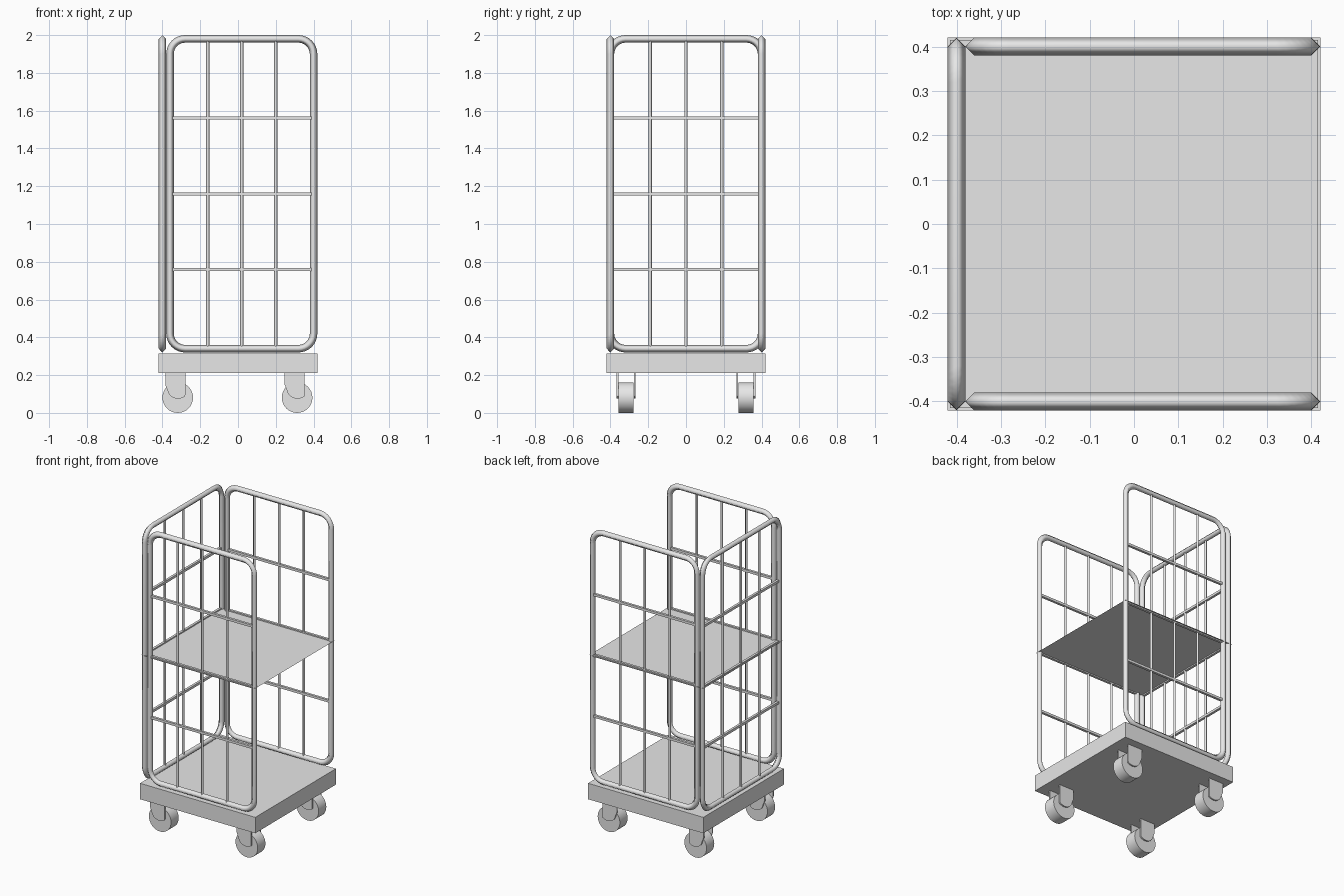
import bpy, bmesh
from math import sin, cos, pi, radians
from mathutils import Vector, Matrix

cube = bpy.data.objects.get("Cube")
if cube:
    bpy.data.objects.remove(cube, do_unlink=True)

steel = bpy.data.materials.new("light_grey_steel")
steel.use_nodes = True
GREY = (0.8, 0.8, 0.8, 1)
steel.diffuse_color = GREY
steel.node_tree.nodes["Principled BSDF"].inputs["Base Color"].default_value = GREY


def make(name, bm, smooth=False):
    bmesh.ops.recalc_face_normals(bm, faces=bm.faces)
    mesh = bpy.data.meshes.new(name)
    bm.to_mesh(mesh)
    bm.free()
    mesh.materials.append(steel)
    obj = bpy.data.objects.new(name, mesh)
    bpy.context.collection.objects.link(obj)
    for poly in mesh.polygons:
        poly.use_smooth = smooth
    return obj


def smooth_sharp(obj):
    bpy.ops.object.select_all(action='DESELECT')
    obj.select_set(True)
    bpy.context.view_layer.objects.active = obj
    bpy.ops.object.shade_smooth_by_angle(angle=radians(35))


def box(bm, centre, size):
    bmesh.ops.create_cube(bm, size=1, matrix=Matrix.Translation(centre) @ Matrix.Diagonal((*size, 1)))


# Mesh panels: a rounded four-sided tube loop with thin wires, local u across and v up
LOW, HIGH, TUBE, WIRE = 0.34, 1.98, 0.02, 0.009


def panel(name, half, place):
    bm = bmesh.new()
    radius, steps = 0.08, 8
    rings = []
    corners = [(1, 1), (-1, 1), (-1, -1), (1, -1)]
    for i, (su, sv) in enumerate(corners):
        cu = su * (half - radius)
        cv = (HIGH if sv > 0 else LOW) - sv * radius
        for k in range(steps + 1):
            a = pi / 2 * (i + k / steps)
            out = Vector((cos(a), 0, sin(a)))
            p = Vector((cu, 0, cv)) + out * radius
            depth = Vector((0, TUBE, 0))
            rings.append([bm.verts.new(p + d) for d in (out * TUBE, depth, -out * TUBE, -depth)])
    for a, b in zip(rings, rings[1:] + rings[:1]):
        for j in range(4):
            n = (j + 1) % 4
            bm.faces.new((a[j], a[n], b[n], b[j]))
    bm.transform(place)
    make(name + "_frame", bm, True)

    uprights = bmesh.new()
    for u in (-1, 0, 1):
        bmesh.ops.create_cone(uprights, segments=4, radius1=WIRE, radius2=WIRE, depth=HIGH - LOW,
                              matrix=Matrix.Translation((u * half * 0.474, 0, (HIGH + LOW) / 2)))
    uprights.transform(place)
    make(name + "_upright_wires", uprights, True)

    rails = bmesh.new()
    for z in (0.76, 1.16, 1.56):
        box(rails, (0, 0, z), (2 * half, 0.016, 0.016))
    rails.transform(place)
    make(name + "_cross_wires", rails)


panel("front_panel", 0.38, Matrix.Translation((0.02, -0.4, 0)))
panel("back_panel", 0.38, Matrix.Translation((0.02, 0.4, 0)))
panel("right_panel", 0.4, Matrix.Translation((-0.4, 0, 0)) @ Matrix.Rotation(pi / 2, 4, 'Z'))

# Base platform
bm = bmesh.new()
box(bm, (0, 0, 0.2625), (0.84, 0.84, 0.105))
make("base", bm)

# Thin middle shelf
bm = bmesh.new()
bmesh.ops.create_grid(bm, x_segments=1, y_segments=1, size=0.415, matrix=Matrix.Translation((0, 0, 1.16)))
make("shelf", bm)


# Casters: a wheel between two rounded fork plates
def caster(name, x, y):
    bm = bmesh.new()
    bmesh.ops.create_cone(bm, cap_ends=True, segments=32, radius1=0.081, radius2=0.081, depth=0.08,
                          matrix=Matrix.Translation((x, y, 0.081)) @ Matrix.Rotation(pi / 2, 4, 'X'))
    smooth_sharp(make(name + "_wheel", bm))

    bm = bmesh.new()
    # Plate outline: straight top, leaning round foot
    outline = [(-0.066, 0.215), (-0.066, 0.15)]
    outline += [(0.002 + 0.056 * cos(a), 0.125 + 0.05 * sin(a))
                for a in (pi + 0.15 + k * (pi - 0.3) / 12 for k in range(13))]
    outline = [(min(u, 0.04), z) for u, z in outline] + [(0.04, 0.215)]
    for side in (-1, 1):
        y0 = y + side * 0.041
        face = bm.faces.new([bm.verts.new((x + u, y0, z)) for u, z in outline])
        new = bmesh.ops.extrude_face_region(bm, geom=[face])["geom"]
        bmesh.ops.translate(bm, vec=(0, side * 0.009, 0),
                            verts=[v for v in new if isinstance(v, bmesh.types.BMVert)])
    make(name + "_fork", bm)


for fb, y in (("front", -0.317), ("back", 0.317)):
    for lr, x in (("right", -0.319), ("left", 0.313)):
        caster(f"{fb}_{lr}_caster", x, y)
